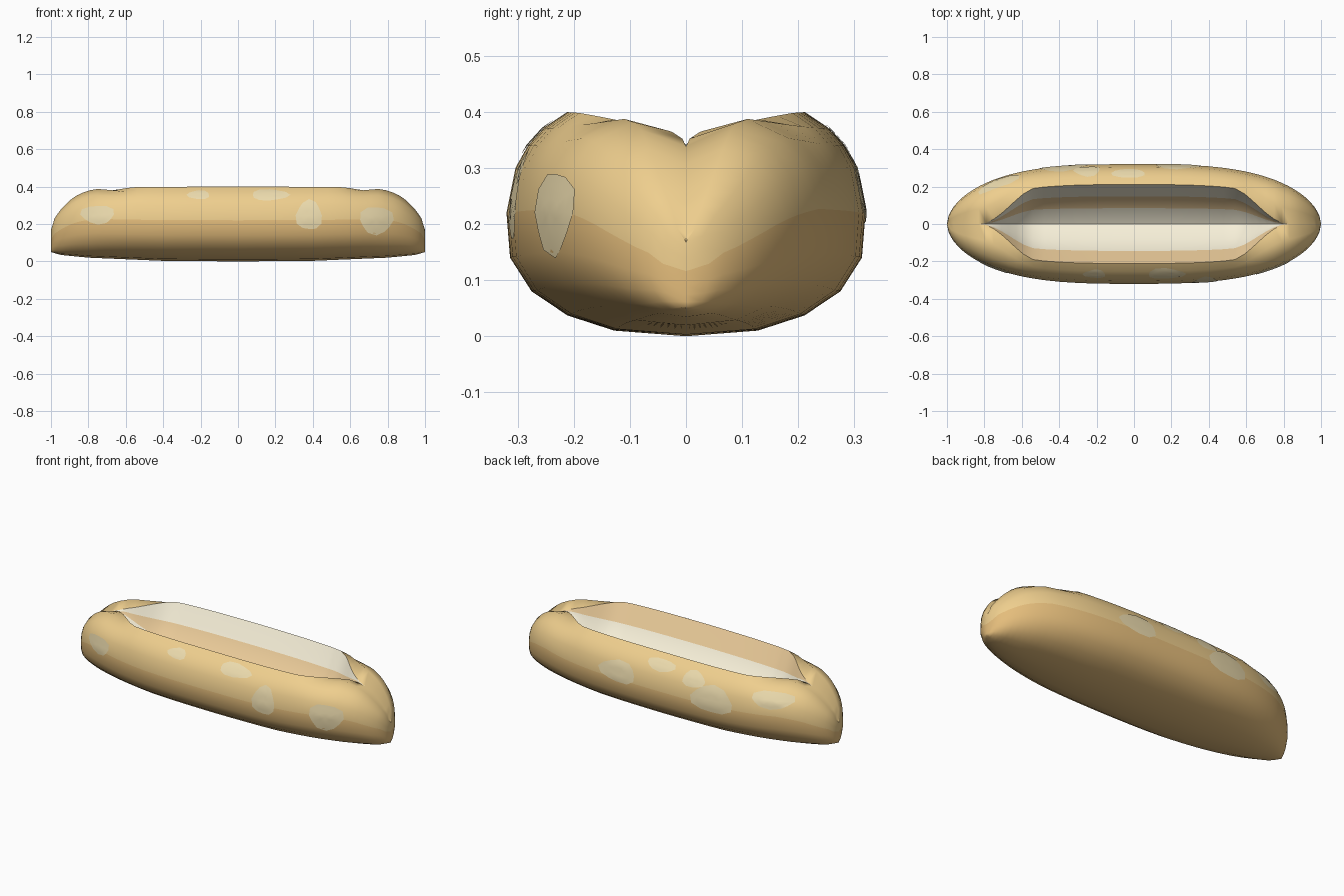
import bpy, bmesh, math

if "Cube" in bpy.data.objects:
    bpy.data.objects.remove(bpy.data.objects["Cube"])

# Half cross-section (y as share of half width, z at full height 0.4): slit open / closed
OPEN = [(0, 0), (.4, .01), (.66, .037), (.86, .08), (.98, .14), (1, .22),
        (.95, .3), (.88, .34), (.79, .372), (.66, .4)]
SHUT = [(0, 0), (.4, .01), (.66, .037), (.86, .08), (.98, .14), (1, .22),
        (.94, .295), (.75, .355), (.4, .392), (0, .358)]
# Slit section: share of lip half width, share of depth
SLIT = [(-.68, .43), (-.4, .8), (0, 1), (.4, .8), (.7, .43)]
TOP = [(0, .4), (.65, .398), (.75, .398), (.8, .387), (.85, .367), (.9, .333),
       (.95, .28), (.98, .235), (1, .17)]
BOTTOM = [(0, 0), (.4, .003), (.8, .02), (.95, .035), (1, .05)]


def lerp_table(table, v):
    for (a, fa), (b, fb) in zip(table, table[1:]):
        if v <= b:
            return fa + (fb - fa) * (v - a) / max(b - a, 1e-9)
    return table[-1][1]


def openness(x):
    t = min(1, max(0, (.83 - abs(x)) / .31))
    return t * t * (3 - 2 * t)


def half_section(x):
    k, a = openness(x), min(1, abs(x))
    w = .32 * max(0, 1 - a ** 3) ** .55
    lo, hi = lerp_table(BOTTOM, a), lerp_table(TOP, a)
    pts = []
    for (oy, oz), (sy, sz) in zip(OPEN, SHUT):
        y, z = sy + (oy - sy) * k, sz + (oz - sz) * k
        pts.append((y * w, lo + (hi - lo) * z / .4))
    return pts


def material(name, rgb):
    m = bpy.data.materials.new(name)
    m.diffuse_color = (*rgb, 1)
    m.use_nodes = True
    m.node_tree.nodes["Principled BSDF"].inputs["Base Color"].default_value = m.diffuse_color
    return m


def finish(bm, name, mats, angle):
    me = bpy.data.meshes.new(name)
    bm.to_mesh(me)
    bm.free()
    for m in mats:
        me.materials.append(m)
    ob = bpy.data.objects.new(name, me)
    bpy.context.collection.objects.link(ob)
    bpy.ops.object.select_all(action='DESELECT')
    ob.select_set(True)
    bpy.context.view_layer.objects.active = ob
    bpy.ops.object.shade_smooth_by_angle(angle=math.radians(angle))


crust = material("golden_crust", (.86, .62, .27))
dark = material("dark_crust", (.78, .51, .2))
crumb = material("crumb", (.93, .87, .69))
toast = material("toasted_crumb", (.83, .6, .32))
flour = material("flour", (.84, .71, .42))

# Bun: loft of the sections along x, slit included
bm = bmesh.new()
half = [0, .1, .2, .3, .4, .48, .54, .59, .63, .67, .71, .75, .79, .83, .86,
        .89, .92, .945, .965, .98, .992, 1]
stations = [-x for x in half[:0:-1]] + half
rings = []
for x in stations:
    h = half_section(x)
    lip_y, lip_z = h[-1]
    depth = .23 * openness(x)
    ring = [(-y, z) for y, z in h[::-1]] + h[1:]
    ring += [(f * lip_y, lip_z - g * depth) for f, g in SLIT[::-1]]
    rings.append([bm.verts.new((x, y, z)) for y, z in ring])
n = len(rings[0])
for r0, r1 in zip(rings, rings[1:]):
    for i in range(n):
        j = (i + 1) % n
        f = bm.faces.new((r0[i], r0[j], r1[j], r1[i]))
        if i >= 18:
            f.material_index = 3 if i in (19, 23) else 2
        else:
            f.material_index = 1 if 4 <= i < 14 else 0
bmesh.ops.remove_doubles(bm, verts=bm.verts, dist=1e-4)
bmesh.ops.recalc_face_normals(bm, faces=bm.faces)
finish(bm, "bun", [crust, dark, crumb, toast], 50)


# Flour spots laid on the crust: side, x, z, x radius, z radius
SPOTS = [(-1, -.75, .25, .09, .05), (-1, -.21, .355, .06, .024),
         (-1, .17, .355, .1, .03), (-1, .38, .245, .07, .08),
         (-1, .74, .22, .09, .075), (1, .23, .26, .12, .06),
         (1, -.03, .352, .09, .028), (1, -.25, .33, .07, .04),
         (1, -.38, .25, .13, .075), (1, -.72, .31, .11, .045)]


def on_crust(side, x, z):
    h = half_section(x)
    y = lerp_table([(pz, py) for py, pz in h], z)
    return x, side * (y + .003), z + .001


bm = bmesh.new()
for s, cx, cz, rx, rz in SPOTS:
    centre = bm.verts.new(on_crust(s, cx, cz))
    prev = None
    for share in (.35, .7, 1):
        ring = []
        for i in range(12):
            a = math.tau * i / 12
            wob = share * (1 + .1 * math.sin(3 * a + cx * 9))
            ring.append(bm.verts.new(on_crust(
                s, cx + rx * wob * math.cos(a), cz + rz * wob * math.sin(a))))
        for i in range(12):
            j = (i + 1) % 12
            q = (ring[i], ring[j], prev[j], prev[i]) if prev else (ring[i], ring[j], centre)
            bm.faces.new(q if s > 0 else q[::-1])
        prev = ring
for f in bm.faces:
    f.normal_update()
    if f.normal.y * f.calc_center_median().y < 0:
        f.normal_flip()
finish(bm, "flour_spots", [flour], 50)
